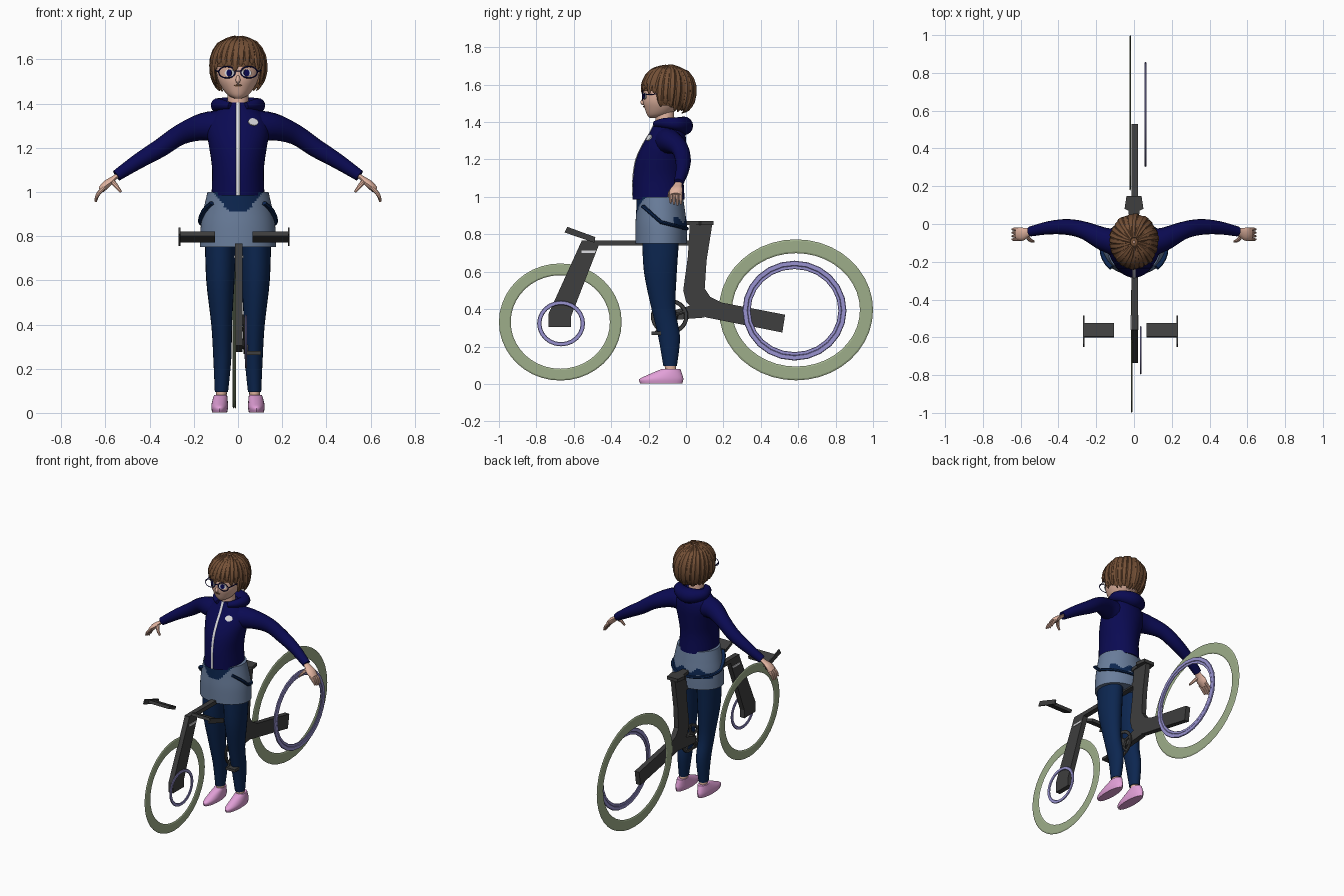
import bpy, bmesh, random
from math import sin, cos, pi, tau, radians
from mathutils import Vector

random.seed(4)
cube = bpy.data.objects.get("Cube")
if cube:
    bpy.data.objects.remove(cube)


def material(name, *srgb):
    col = [(c / 255 / 12.92 if c < 11 else ((c / 255 + .055) / 1.055) ** 2.4) for c in srgb] + [1]
    m = bpy.data.materials.new(name)
    m.use_nodes = True
    m.diffuse_color = col
    bsdf = m.node_tree.nodes["Principled BSDF"]
    bsdf.inputs["Base Color"].default_value = col
    bsdf.inputs["Roughness"].default_value = .8
    return m


SKIN = material("skin", 226, 180, 160)
HAIR = material("brown_hair", 116, 80, 54)
NAVY = material("navy_jacket", 10, 10, 82)
DENIM = material("pale_denim", 106, 126, 156)
TROUSER = material("dark_blue", 12, 38, 80)
PINK = material("pink_shoe", 226, 160, 216)
METAL = material("dark_grey", 62, 62, 62)
TYRE = material("sage_green", 158, 174, 138)
RIM = material("lilac_rim", 152, 146, 208)
WHITE = material("off_white", 222, 222, 226)


def finish(name, bm, mat, angle=40):
    bmesh.ops.recalc_face_normals(bm, faces=bm.faces)
    me = bpy.data.meshes.new(name)
    bm.to_mesh(me)
    bm.free()
    ob = bpy.data.objects.new(name, me)
    bpy.context.scene.collection.objects.link(ob)
    me.materials.append(mat)
    if angle:
        bpy.ops.object.select_all(action='DESELECT')
        ob.select_set(True)
        bpy.context.view_layer.objects.active = ob
        bpy.ops.object.shade_smooth_by_angle(angle=radians(angle))
    return ob


def skin(name, rings, mat, loop=False, caps=True, angle=40):
    """Join equal rings of points into a surface."""
    bm = bmesh.new()
    rows = [[bm.verts.new(p) for p in ring] for ring in rings]
    n = len(rows[0])
    for a, b in zip(rows, rows[1:] + (rows[:1] if loop else [])):
        for i in range(n):
            j = (i + 1) % n
            bm.faces.new((a[i], a[j], b[j], b[i]))
    if caps and not loop:
        bm.faces.new(rows[0])
        bm.faces.new(rows[-1])
    return finish(name, bm, mat, angle)


def spline(pts, n):
    """Smooth path through points of any dimension."""
    p = [pts[0]] + list(pts) + [pts[-1]]
    out = []
    for a, b, c, d in zip(p, p[1:], p[2:], p[3:]):
        for k in range(n):
            t = k / n
            out.append([y + .5 * t * (z - x + t * (2 * x - 5 * y + 4 * z - w + t * (3 * (y - z) + w - x)))
                        for x, y, z, w in zip(a, b, c, d)])
    return out + [list(pts[-1])]


def loft(name, rows, mat, seg=24, n=4, **kw):
    """Rows are centre x, centre y, height, half width, half depth."""
    rings = [[(x + rx * sin(tau * i / seg), y - ry * cos(tau * i / seg), z) for i in range(seg)]
             for x, y, z, rx, ry in spline(rows, n)]
    return skin(name, rings, mat, **kw)


def tube(name, pts, mat, seg=12, n=4, flat=1, side=None, **kw):
    """Points are x, y, z, radius."""
    path = spline(pts, n)
    rings = []
    for i, p in enumerate(path):
        c = Vector(p[:3])
        t = Vector(path[min(i + 1, len(path) - 1)][:3]) - Vector(path[max(i - 1, 0)][:3])
        u = (side or t.cross((0, 0, 1))).normalized()
        v = u.cross(t).normalized() * flat
        rings.append([c + p[3] * (u * cos(tau * k / seg) + v * sin(tau * k / seg)) for k in range(seg)])
    return skin(name, rings, mat, **kw)


def prism(name, pts, low, high, mat, axis='x'):
    place = (lambda a, b, h: (h, a, b)) if axis == 'x' else (lambda a, b, h: (a, b, h))
    return skin(name, [[place(a, b, h) for a, b in pts] for h in (low, high)], mat, angle=0)


def wheel_ring(name, x, y, z, outer, inner, half, mat, seg=40):
    """Thin bevelled ring lying across x; outer and inner are (y, z) radii."""
    section = [(0, 0), (.12, half), (.88, half), (1, 0), (.88, -half), (.12, -half)]
    rings = []
    for i in range(seg):
        a = tau * i / seg
        rings.append([(x + h, y + cos(a) * (outer[0] + f * (inner[0] - outer[0])),
                       z + sin(a) * (outer[1] + f * (inner[1] - outer[1]))) for f, h in section])
    return skin(name, rings, mat, loop=True, angle=20)


def plate(name, target, point, width, height, mat, lift=.002):
    """Thin oval disc laid on the nearest surface."""
    _, loc, nor, _ = target.closest_point_on_mesh(Vector(point))
    bm = bmesh.new()
    bmesh.ops.create_cone(bm, cap_ends=True, segments=16, radius1=1, radius2=1, depth=.006)
    rot = nor.to_track_quat('Z', 'Y')
    for v in bm.verts:
        v.co = loc + nor * lift + rot @ Vector((v.co.x * width, v.co.y * height, v.co.z))
    return finish(name, bm, mat, 0)


# Head and neck
loft("neck", [(0, -.11, 1.36, .05, .05), (0, -.115, 1.48, .045, .05)], SKIN)
head = loft("head", [(0, -.17, 1.423, .015, .025), (0, -.15, 1.438, .045, .058), (0, -.135, 1.47, .072, .085),
                     (0, -.125, 1.51, .092, .105), (0, -.115, 1.56, .1, .112), (0, -.11, 1.62, .1, .108),
                     (0, -.1, 1.68, .06, .07)], SKIN, seg=32)
tube("nose", [(0, -.225, 1.525, .006), (0, -.233, 1.505, .011), (0, -.222, 1.495, .006)], SKIN, side=Vector((1, 0, 0)))
plate("mouth", head, (0, -.25, 1.474), .018, .004, HAIR, 0)

# Hair: a cap overlaid with tapered locks
def hair_point(theta, az, scale=1):
    s = sin(theta) ** (.85 if theta < pi / 2 else .6) * scale
    return (.122 * s * sin(az), -.095 - .142 * s * cos(az), 1.57 + .132 * scale * cos(theta))


def hair_end(az):
    c = cos(az)
    return 1.58 if c > .45 else 2.25 if c > 0 else 2.3 - .3 * c


skin("hair_cap", [[hair_point(.02 + hair_end(a) * i / 14, a, .97) for a in [tau * k / 48 for k in range(48)]]
                  for i in range(15)], HAIR, caps=False)
LOCKS = 28
for k in range(LOCKS):
    az = tau * (k + .5) / LOCKS
    end = hair_end(az) + random.uniform(-.08, .2)
    size = random.uniform(.97, 1.03)
    pts = [(*hair_point(.12 + (end - .12) * t, az + .2 * (1 - t) ** 2, size), r)
           for t, r in ((0, .008), (.25, .016), (.5, .021), (.75, .02), (.92, .012), (1, .002))]
    tube(f"hair_lock_{k + 1}", pts, HAIR, seg=6, n=2, flat=.5, side=Vector((cos(az), sin(az), 0)))

# Jacket with zip, badge and hood
body = [(0, -.145, .985, .12, .138), (0, -.148, 1.1, .117, .135), (0, -.136, 1.2, .13, .131),
        (0, -.115, 1.28, .142, .116), (0, -.1, 1.34, .125, .095), (0, -.1, 1.38, .08, .075),
        (0, -.105, 1.405, .058, .06)]
jacket = loft("jacket", body, NAVY, seg=40)
loft("zip", [(0, y - ry, z, .008, .004) for x, y, z, rx, ry in body], WHITE, seg=8)
plate("badge", jacket, (.075, -.21, 1.325), .024, .019, WHITE)
half_hood = [(.035, -.165, 1.39, .016), (.078, -.12, 1.395, .026), (.085, -.05, 1.39, .036)]
tube("hood", half_hood + [(0, -.012, 1.38, .05)] + [(-x, y, z, r) for x, y, z, r in half_hood[::-1]],
     NAVY, seg=16, n=6)

# Skirt with dark patches and a hanging strap
skirt = loft("skirt", [(0, -.14, 1.0, .138, .124), (0, -.136, .93, .154, .13), (0, -.133, .85, .168, .137),
                       (0, -.133, .75, .173, .137)], DENIM, seg=72, n=8)
skirt.data.materials.append(TROUSER)
for f in skirt.data.polygons:
    x, y, z = f.center
    front = y < -.17 and z > .91 + max(0, abs(x) - .04) * 1.2
    back = y > -.07 and abs(z - .855 - .015 * sin(x * 60)) < .022
    f.material_index = int(front or back)
strap = []
for i in range(25):
    a = radians(45 + 270 * i / 24)
    strap.append((.168 * sin(a), -.134 - .136 * cos(a), .865 + cos(a) * (.12 if cos(a) > 0 else .035), .014))
tube("strap", strap, TROUSER, seg=8, n=1, flat=.7)

# Paired parts of the figure
for s, word in ((1, "left"), (-1, "right")):
    plate(word + "_eye_white", head, (s * .048, -.24, 1.54), .025, .017, WHITE, 0)
    plate(word + "_iris", head, (s * .047, -.24, 1.54), .014, .016, NAVY, .003)
    skin(word + "_glasses_rim", [[(s * .05 + (.037 + d) * cos(a), -.232 + e, 1.542 + (.026 + d) * sin(a))
                                  for d, e in ((.003, 0), (0, .003), (-.003, 0), (0, -.003))]
                                 for a in [tau * k / 24 for k in range(24)]], NAVY, loop=True)
    tube(word + "_glasses_arm", [(s * .087, -.232, 1.545, .003), (s * .115, -.1, 1.553, .003)], NAVY, seg=6)

    tube(word + "_sleeve", [(s * .08, -.1, 1.295, .075), (s * .16, -.08, 1.295, .062), (s * .26, -.035, 1.26, .047),
                            (s * .35, -.016, 1.2, .042), (s * .45, -.02, 1.14, .035), (s * .55, -.04, 1.074, .026)],
         NAVY, seg=16)
    tube(word + "_palm", [(s * .535, -.038, 1.082, .018), (s * .565, -.045, 1.06, .024),
                          (s * .595, -.053, 1.035, .036), (s * .62, -.055, 1.01, .03)], SKIN, flat=.5)
    for i in range(4):
        y = -.028 - .018 * i
        tube(f"{word}_finger_{i + 1}", [(s * .605, y, 1.02, .009), (s * .632, y, .992, .009),
                                        (s * .645, y, .955 + .006 * abs(i - 1), .005)], SKIN, seg=8)
    tube(word + "_thumb", [(s * .57, -.06, 1.05, .011), (s * .55, -.085, 1.025, .01),
                           (s * .53, -.092, 1.0, .006)], SKIN, seg=8)

    loft(word + "_trouser_leg", [(s * .08, -.135, .8, .07, .1), (s * .08, -.137, .6, .064, .088),
                                 (s * .074, -.12, .4, .047, .064), (s * .071, -.09, .25, .041, .058),
                                 (s * .075, -.085, .095, .03, .036)], TROUSER)
    loft(word + "_ankle", [(s * .076, -.08, .05, .024, .03), (s * .075, -.085, .11, .025, .03)], SKIN, seg=16)
    loft(word + "_shoe", [(s * .083, -.132, .002, .034, .112), (s * .083, -.132, .025, .038, .118),
                          (s * .082, -.112, .048, .036, .093), (s * .079, -.08, .08, .03, .05)], PINK)
tube("glasses_bridge", [(-.014, -.234, 1.547, .003), (.014, -.234, 1.547, .003)], NAVY, seg=6)

# Wheels
wheel_ring("front_tyre", -.012, -.672, .331, (.328, .313), (.265, .25), .004, TYRE)
wheel_ring("rear_tyre", -.02, .588, .396, (.412, .377), (.342, .303), .004, TYRE)
wheel_ring("front_rim", .036, -.668, .323, (.128, .122), (.105, .1), .004, RIM, 24)
wheel_ring("rear_rim", .06, .58, .392, (.278, .267), (.25, .239), .005, RIM, 24)
wheel_ring("rear_rim_lip", .06, .58, .392, (.252, .241), (.235, .222), .003, RIM, 24)

# Bicycle frame
LOW, HIGH = -.014, .02
prism("main_frame", [(.02, .85), (.14, .85), (.11, .66), (.1, .51), (.13, .465), (.19, .435), (.53, .37),
                     (.515, .275), (.11, .355), (.05, .385), (0, .44), (-.015, .5), (.01, .68)], LOW, HIGH, METAL)
prism("top_tube", [(-.56, .74), (-.56, .767), (.03, .767), (.03, .74)], LOW, HIGH, METAL)
prism("fork", [(-.56, .76), (-.465, .745), (-.615, .36), (-.615, .305), (-.735, .305), (-.735, .375)],
      LOW, HIGH, METAL)
prism("fork_band", [(-.56, .7), (-.56, .712), (-.482, .712), (-.487, .7)], -.018, .024, WHITE)
prism("saddle", [(-.02, -.01), (.02, -.01), (.03, .07), (.05, .08), (.04, .148), (-.04, .148), (-.05, .08),
                 (-.03, .07)], .85, .872, METAL, 'z')
prism("bracket_stay", [(-.09, .34), (.1, .355), (.06, .43), (-.09, .385)], LOW, HIGH, METAL)

# Handlebar grips with tilted end plates
for inner, outer, word in ((.065, .23, "left"), (-.105, -.265, "right")):
    prism(word + "_grip", [(-.6, .8), (-.595, .82), (-.525, .792), (-.53, .772)], inner, outer, METAL)
    prism(word + "_grip_end", [(-.65, .81), (-.635, .84), (-.485, .785), (-.49, .755)],
          outer - .004, outer + .004, METAL)

# Chainring, crank and pedal
RY, RZ = -.088, .36
wheel_ring("chainring", .03, RY, RZ, (.1, .095), (.078, .073), .005, METAL, 28)
wheel_ring("chainring_hub", .03, RY, RZ, (.045, .045), (.005, .005), .008, METAL, 16)
for k in range(5):
    a = tau * k / 5 + .3
    tube(f"chainring_spoke_{k + 1}", [(.03, RY + r * cos(a), RZ + r * sin(a), .009) for r in (.03, .085)],
         METAL, seg=6, n=1, side=Vector((1, 0, 0)), angle=0)
prism("crank", [(-.1, .375), (-.07, .36), (-.145, .265), (-.17, .275)], .035, .045, METAL)
prism("pedal", [(-.185, .262), (-.185, .28), (-.135, .28), (-.135, .262)], .035, .105, METAL)
